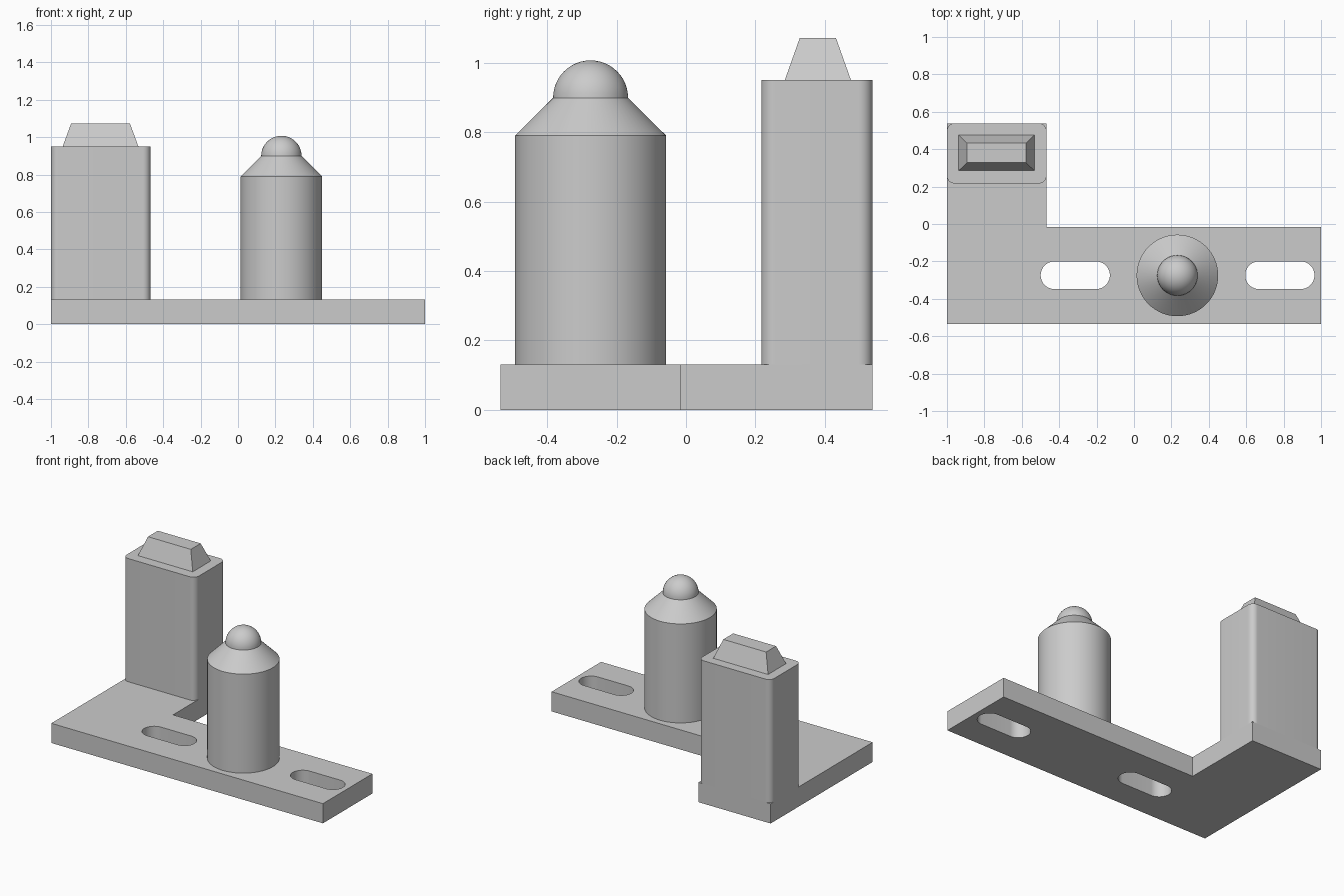
import bpy, bmesh
from math import pi, cos, sin, radians

cube = bpy.data.objects.get("Cube")
if cube:
    bpy.data.objects.remove(cube)

grey = bpy.data.materials.new("plain grey")
grey.use_nodes = True
colour = (0.6, 0.6, 0.6, 1)
grey.diffuse_color = colour
grey.node_tree.nodes["Principled BSDF"].inputs["Base Color"].default_value = colour


def finish(name, bm):
    bmesh.ops.recalc_face_normals(bm, faces=bm.faces)
    mesh = bpy.data.meshes.new(name)
    bm.to_mesh(mesh)
    bm.free()
    obj = bpy.data.objects.new(name, mesh)
    bpy.context.collection.objects.link(obj)
    mesh.materials.append(grey)
    bpy.ops.object.select_all(action="DESELECT")
    obj.select_set(True)
    bpy.context.view_layer.objects.active = obj
    bpy.ops.object.shade_smooth_by_angle(angle=radians(30))
    return obj


def rounded_rect(x0, x1, y0, y1, r, steps=12):
    """Outline of a rectangle with round corners."""
    centres = [(x1 - r, y1 - r), (x0 + r, y1 - r), (x0 + r, y0 + r), (x1 - r, y0 + r)]
    return [(cx + r * cos(a), cy + r * sin(a))
            for q, (cx, cy) in enumerate(centres)
            for a in [(q + i / steps) * pi / 2 for i in range(steps + 1)]]


def prism(name, loops, z0, z1):
    """Extrude an outline, with any further loops as holes."""
    bm = bmesh.new()
    for loop in loops:
        vs = [bm.verts.new((x, y, z0)) for x, y in loop]
        for a, b in zip(vs, vs[1:] + vs[:1]):
            bm.edges.new((a, b))
    bmesh.ops.remove_doubles(bm, verts=bm.verts, dist=1e-5)
    bmesh.ops.triangle_fill(bm, edges=bm.edges, use_beauty=True, normal=(0, 0, 1))
    top = bmesh.ops.extrude_face_region(bm, geom=bm.faces[:], use_keep_orig=True)["geom"]
    bmesh.ops.translate(bm, vec=(0, 0, z1 - z0),
                        verts=[v for v in top if isinstance(v, bmesh.types.BMVert)])
    return finish(name, bm)


# L-shaped base plate with two slots
outline = [(-1, -0.535), (1, -0.535), (1, -0.015), (-0.468, -0.015), (-0.468, 0.538), (-1, 0.538)]
slots = [rounded_rect(x, x + 0.37, -0.348, -0.2, 0.074) for x in (-0.499, 0.595)]
prism("base_plate", [outline] + slots, 0, 0.131)

# Square post with rounded corners
prism("post", [rounded_rect(-1, -0.468, 0.217, 0.538, 0.04)], 0.131, 0.951)

# Tapered block on the post
bm = bmesh.new()
bmesh.ops.create_cube(bm, size=1)
for v in bm.verts:
    upper = v.co.z > 0
    width, depth = (0.315, 0.104) if upper else (0.404, 0.19)
    v.co = (-0.735 + v.co.x * width, 0.38 + v.co.y * depth, 1.072 if upper else 0.951)
finish("post_cap", bm)

# Round pin with a chamfered shoulder and domed tip
profile = [(0, 0.131), (0.218, 0.131), (0.218, 0.79), (0.108, 0.899)]
dome = [(0.108 * cos(i * pi / 24), 0.899 + 0.108 * sin(i * pi / 24)) for i in range(1, 12)]
bm = bmesh.new()
vs = [bm.verts.new((r, 0, z)) for r, z in profile + dome + [(0, 1.007)]]
edges = [bm.edges.new(pair) for pair in zip(vs, vs[1:])]
bmesh.ops.spin(bm, geom=vs + edges, cent=(0, 0, 0), axis=(0, 0, 1), angle=2 * pi, steps=64)
bmesh.ops.remove_doubles(bm, verts=bm.verts, dist=1e-4)
bmesh.ops.translate(bm, verts=bm.verts, vec=(0.232, -0.275, 0))
finish("pin", bm)
